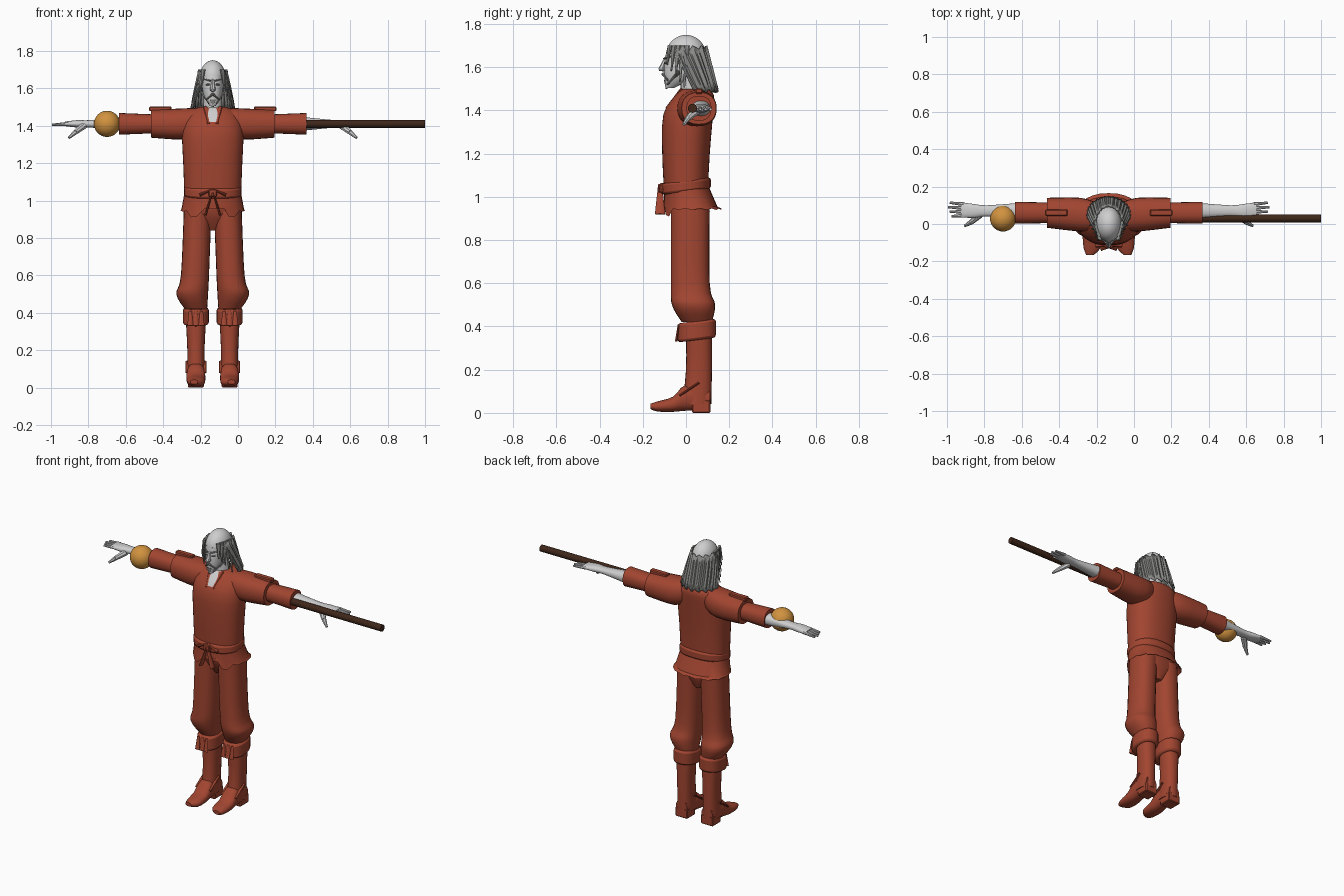
import bpy, bmesh
from math import sin, cos, pi, radians, copysign
from mathutils import Vector

if "Cube" in bpy.data.objects:
    bpy.data.objects.remove(bpy.data.objects["Cube"])

BODY_CENTRE = -.135
ARM_DEPTH, ARM_HEIGHT = .06, 1.41
LEG = .09
parts = []


def material(name, *colour):
    mat = bpy.data.materials.new(name)
    mat.use_nodes = True
    mat.diffuse_color = (*colour, 1)
    mat.node_tree.nodes["Principled BSDF"].inputs["Base Color"].default_value = (*colour, 1)
    return mat


CLOTH = material("red cloth", .36, .06, .03)
SKIN = material("pale skin", .62, .62, .62)
HAIR = material("grey hair", .25, .25, .24)
GOLD = material("gold orb", .64, .29, .05)
WOOD = material("dark wood", .05, .02, .01)


def finish(name, bm, mat, side=1):
    """Place body-centred geometry on the centre line, flipped for the right side."""
    for vert in bm.verts:
        vert.co.x = BODY_CENTRE + side * vert.co.x
    bmesh.ops.recalc_face_normals(bm, faces=bm.faces)
    mesh = bpy.data.meshes.new(name)
    bm.to_mesh(mesh)
    bm.free()
    mesh.materials.append(mat)
    part = bpy.data.objects.new(name, mesh)
    bpy.context.collection.objects.link(part)
    parts.append(part)
    return part


def smooth_rings(rings, steps):
    """Fill in extra sections along a smooth curve through the given ones."""
    rings = [Vector(ring) for ring in rings]
    filled = []
    for k in range(len(rings) - 1):
        start, end = rings[k], rings[k + 1]
        leave = (end - rings[max(k - 1, 0)]) / 2
        arrive = (rings[min(k + 2, len(rings) - 1)] - start) / 2
        for step in range(steps):
            t = step / steps
            ease = t * t * (3 - 2 * t)
            filled.append(start * (1 - ease) + end * ease
                          + leave * (t * (1 - t) ** 2) - arrive * (t * t * (1 - t)))
    return filled + [rings[-1]]


def bridge(bm, loops, closed=True):
    for low, high in zip(loops, loops[1:]):
        for i in range(0 if closed else 1, len(low)):
            bm.faces.new((low[i - 1], low[i], high[i], high[i - 1]))


def loft(name, mat, axis, rings, side=1, sides=24, steps=3, warp=None, caps=True):
    """Skin oval sections: (position, centre a, centre b, radius a, radius b)."""
    bm = bmesh.new()
    loops = []
    for along, centre_a, centre_b, radius_a, radius_b in smooth_rings(rings, steps):
        loop = []
        for i in range(sides):
            turn = 2 * pi * i / sides
            a, b = [copysign(abs(wave) ** .87, wave) for wave in (cos(turn), sin(turn))]
            a, b = centre_a + a * radius_a, centre_b + b * radius_b
            co = Vector({"x": (along, a, b), "y": (a, along, b), "z": (a, b, along)}[axis])
            if warp:
                warp(co, i)
            loop.append(bm.verts.new(co))
        loops.append(loop)
    bridge(bm, loops)
    if caps:
        bm.faces.new(loops[0])
        bm.faces.new(loops[-1])
    return finish(name, bm, mat, side)


def tilt(co, i):
    co.z += co.y / 8


def band(name, height, half_height, section, side=1):
    """Tilted ring of cloth with softened rims."""
    ring = loft(name, CLOTH, "z", [(height - half_height, *section),
                                   (height + half_height, *section)], side, steps=1, warp=tilt)
    rim = ring.modifiers.new("soft rim", "BEVEL")
    rim.width, rim.segments = .012, 2


def rod(name, mat, start, end, thick, thin, side=1, sides=8, flat=1):
    """Tapered bar between two points, optionally flattened."""
    start, end = Vector(start), Vector(end)
    bm = bmesh.new()
    bmesh.ops.create_cone(bm, cap_ends=True, segments=sides, radius1=thick, radius2=thin,
                          depth=(end - start).length)
    turn = (end - start).to_track_quat("Z", "Y")
    for vert in bm.verts:
        vert.co.y *= flat
        vert.co = turn @ vert.co + (start + end) / 2
    finish(name, bm, mat, side)


def place(bm, centre, size):
    for vert in bm.verts:
        vert.co = [c + s * v for c, s, v in zip(centre, size, vert.co)]


def box(name, centre, size, side=1):
    bm = bmesh.new()
    bmesh.ops.create_cube(bm, size=1)
    place(bm, centre, size)
    bmesh.ops.bevel(bm, geom=bm.edges[:], offset=.005, segments=1, affect="EDGES")
    finish(name, bm, CLOTH, side)


def ball(name, mat, centre, radii):
    bm = bmesh.new()
    bmesh.ops.create_uvsphere(bm, u_segments=32, v_segments=16, radius=1)
    place(bm, centre, radii)
    finish(name, bm, mat)


# Shirt body, bare at the open neckline
shirt = loft("shirt", CLOTH, "z", [
    (1, 0, 0, .15, .1), (1.2, 0, 0, .158, .11), (1.38, 0, .01, .163, .115),
    (1.47, 0, .04, .13, .09), (1.5, 0, .04, .07, .06)], sides=40)
shirt.data.materials.append(SKIN)
for face in shirt.data.polygons:
    middle = face.center
    if abs(middle.x - BODY_CENTRE) < .022 and middle.y < 0 and middle.z > 1.42:
        face.material_index = 1


# Flared shirt skirt with a pointed hem, split at the front
def hem(co, i):
    if co.z < .93:
        if co.y < 0 and abs(co.x) < .05:
            co.z += .07
        elif co.y > 0 or abs(co.x) > .12:
            co.z += .03
        co.z += .006 * (i % 2)


loft("shirt_skirt", CLOTH, "z", [(1.06, 0, 0, .148, .1), (.91, 0, .03, .175, .135)],
     sides=28, warp=hem, caps=False)
loft("trouser_seat", CLOTH, "z", [
    (.84, 0, .03, .03, .05), (.93, 0, .02, .145, .09), (1.02, 0, .01, .145, .09)])
band("belt", 1.05, .027, (0, 0, .155, .115))
box("belt_knot", (0, -.115, 1.04), (.045, .03, .04))

for side, label in ((1, "left"), (-1, "right")):
    rod("belt_tail", CLOTH, (0, -.12, 1.05), (.04, -.12, .92), .01, .024, side, flat=.3)
    rod("belt_loop", CLOTH, (0, -.11, 1.06), (.07, -.11, 1.03), .01, .016, side, flat=.5)
    rod("collar_edge", CLOTH, (.02, -.09, 1.41), (.04, -.02, 1.5), .01, .012, side, flat=.6)

    # Trouser leg gathered below the knee
    loft(label + "_trouser_leg", CLOTH, "z", [
        (.97, .08, .02, .074, .09), (.6, .095, .02, .075, .09),
        (.5, .11, .035, .085, .1), (.42, LEG, .05, .06, .07)], side, steps=4)

    # Boot with folded cuff, shaft, foot and heel
    band(label + "_boot_cuff", .375, .044, (LEG, .05, .069, .088), side)
    for across in (-.03, 0, .03):
        rod("cuff_strip", CLOTH, (LEG + across, -.035, .41), (LEG + across, -.045, .33),
            .008, .016, side, flat=.4)
    loft(label + "_boot_shaft", CLOTH, "z", [
        (.38, LEG, .06, .055, .06), (.2, LEG, .06, .046, .06), (.04, LEG, .05, .048, .067)], side)
    loft(label + "_boot_foot", CLOTH, "y", [
        (.11, LEG, .06, .04, .05), (0, LEG, .07, .049, .06), (-.06, LEG, .04, .05, .035),
        (-.13, LEG, .03, .044, .024), (-.165, .1, .03, .02, .012)], side)
    box(label + "_boot_heel", (LEG, .07, .03), (.085, .085, .06), side)
    for across in (-.047, .047):
        rod("boot_strap", CLOTH, (LEG + across, -.03, .08), (LEG + across, .06, .14),
            .01, .01, side, flat=.5)

    # Wide upper sleeve, narrow lower sleeve and shoulder strap
    loft(label + "_upper_sleeve", CLOTH, "x", [
        (.06, .04, 1.43, .07, .065), (.15, .05, ARM_HEIGHT, .09, .083),
        (.33, ARM_DEPTH, ARM_HEIGHT, .08, .074)], side)
    loft(label + "_lower_sleeve", CLOTH, "x", [
        (.3, ARM_DEPTH, ARM_HEIGHT, .055, .05), (.5, ARM_DEPTH, ARM_HEIGHT, .058, .058)], side)
    box(label + "_shoulder_strap", (.28, ARM_DEPTH, 1.49), (.12, .035, .025), side)

    # Forearm, palm, fingers and thumb
    loft(label + "_forearm", SKIN, "x", [
        (.45, .07, ARM_HEIGHT, .045, .04), (.65, .07, ARM_HEIGHT, .03, .02),
        (.72, .07, ARM_HEIGHT, .037, .02), (.79, .075, ARM_HEIGHT, .04, .012)], side)
    for finger in range(4):
        depth = .045 + finger / 50
        rod(label + "_finger", SKIN, (.77, depth, ARM_HEIGHT),
            (.86 - abs(finger - 2) / 100, depth * 1.2 - .012, 1.405), .011, .006, side)
    knuckle = (.735, .01, 1.365)
    rod(label + "_thumb_base", SKIN, (.69, .05, 1.4), knuckle, .02, .014, side)
    rod(label + "_thumb", SKIN, knuckle, (.77, -.01, 1.335), .014, .007, side)

# Neck, bald skull, jaw and nose
rod("neck", SKIN, (0, .03, 1.44), (0, .02, 1.6), .055, .045, sides=20)
ball("skull", SKIN, (0, 0, 1.655), (.07, .093, .095))
loft("face", SKIN, "z", [
    (1.505, 0, -.075, .015, .02), (1.55, 0, -.035, .045, .065),
    (1.6, 0, -.01, .056, .092), (1.67, 0, 0, .062, .092)])
rod("nose_bridge", SKIN, (0, -.09, 1.65), (0, -.112, 1.59), .006, .016)
rod("nose_tip", SKIN, (0, -.1, 1.595), (0, -.126, 1.59), .016, .006)
rod("chin_beard", HAIR, (0, -.088, 1.54), (0, -.09, 1.5), .02, .006, flat=.7)

for side in (1, -1):
    rod("eyebrow", HAIR, (.012, -.1, 1.64), (.05, -.07, 1.65), .008, .004, side, flat=.6)
    rod("eye", HAIR, (.018, -.098, 1.62), (.036, -.085, 1.62), .005, .004, side)
    rod("moustache", HAIR, (0, -.106, 1.57), (.036, -.085, 1.54), .008, .004, side)
    rod("jaw_beard", HAIR, (.054, -.03, 1.58), (.018, -.085, 1.52), .014, .008, side, flat=.6)
    # Loose locks beside the face
    for lock in range(5):
        back = lock / 50
        rod("hair_lock", HAIR, (.05 + back / 4, back - .075, 1.7),
            (.06 + back / 2, back - .088, 1.61 - back * 1.3), .014, .004, side, flat=.6)

# Long pleated hair, open at the face, with a jagged edge
bm = bmesh.new()
loops = []
pleats, rows = 36, 5
for row in range(rows + 1):
    t = row / rows
    loop = []
    for i in range(pleats + 1):
        opening = 50 + 30 * t
        turn = radians(opening + (360 - 2 * opening) * i / pleats)
        swell = 1 + .03 * (-1) ** i
        drop = .2 * t + i * 5 % 4 * .006
        loop.append(bm.verts.new(((.072 + .042 * t) * swell * sin(turn),
                                  .05 * t - .095 * swell * cos(turn), 1.7 - drop)))
    loops.append(loop)
bridge(bm, loops, closed=False)
hair = finish("long_hair", bm, HAIR)
thickness = hair.modifiers.new("thickness", "SOLIDIFY")
thickness.thickness, thickness.offset = .008, 0

# Orb at the right wrist and staff along the left hand
ball("orb", GOLD, (-.565, .03, ARM_HEIGHT), (.07, .07, .07))
rod("orb_peg", WOOD, (-.5, .024, ARM_HEIGHT), (-.41, .024, 1.4), .02, .014)
rod("staff", WOOD, (.405, .03, ARM_HEIGHT), (1.135, .03, ARM_HEIGHT), .021, .021, sides=16)

# Smooth shading with sharp edges kept
bpy.ops.object.select_all(action="DESELECT")
for part in parts:
    part.select_set(True)
bpy.context.view_layer.objects.active = shirt
bpy.ops.object.shade_smooth_by_angle(angle=radians(35))
